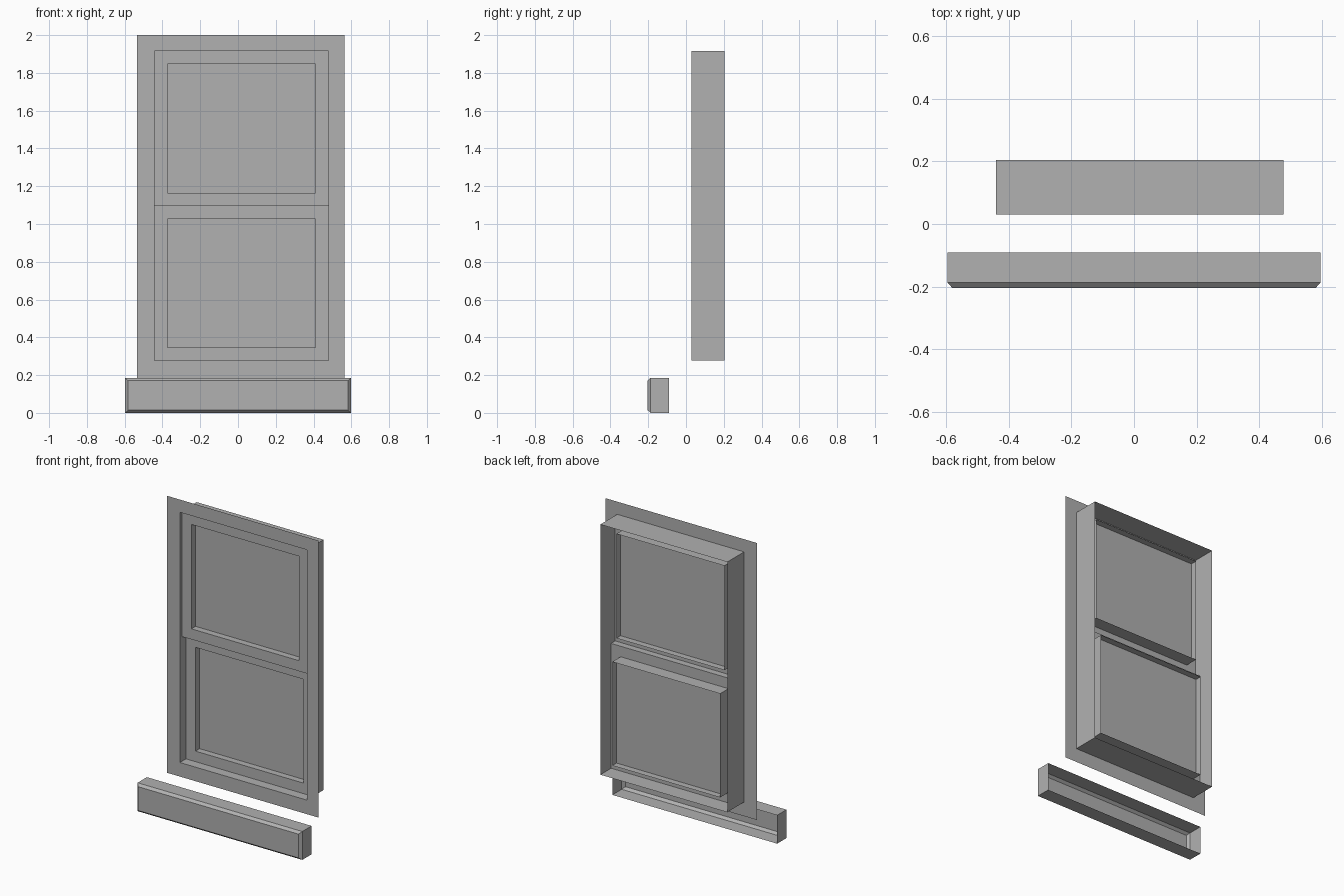
import bpy, bmesh

if "Cube" in bpy.data.objects:
    bpy.data.objects.remove(bpy.data.objects["Cube"])

# Mid grey shared by every part
grey = bpy.data.materials.new("mid_grey")
grey.diffuse_color = (0.44, 0.44, 0.44, 1.0)
grey.use_nodes = True
grey.node_tree.nodes["Principled BSDF"].inputs["Base Color"].default_value = grey.diffuse_color


def loft(name, rings, cap=False, ledge=None):
    """Bridge rectangles given as ((x0, x1, z0, z1), y); optionally cap the last one."""
    bm = bmesh.new()
    loops = []
    for (x0, x1, z0, z1), y in rings:
        corners = [(x0, z0), (x1, z0), (x1, z1), (x0, z1)]
        loops.append([bm.verts.new((x, y, z)) for x, z in corners])
    for a, b in zip(loops, loops[1:]):
        for i in range(4):
            j = (i + 1) % 4
            bm.faces.new((a[i], a[j], b[j], b[i]))
    if cap:
        bm.faces.new(loops[-1])
    # underside strip running back from the bottom edge of the first ring
    if ledge is not None:
        a, b = loops[0][:2]
        c = bm.verts.new((b.co.x, ledge, b.co.z))
        d = bm.verts.new((a.co.x, ledge, a.co.z))
        bm.faces.new((b, a, d, c))
    mesh = bpy.data.meshes.new(name)
    bm.to_mesh(mesh)
    bm.free()
    mesh.materials.append(grey)
    obj = bpy.data.objects.new(name, mesh)
    bpy.context.collection.objects.link(obj)
    return obj


def inset(rect, d):
    x0, x1, z0, z1 = rect
    return (x0 + d, x1 - d, z0 + d, z1 - d)


def sash(name, rect, y, depth, ledge=None):
    """Flat sash face, a reveal around the pane, and the pane midway along it."""
    pane = inset(rect, 0.069)
    loft(name + "_frame", [(rect, y), (pane, y), (pane, y + 2 * depth)], ledge=ledge)
    loft(name + "_pane", [(pane, y + depth)], cap=True)


FRONT, UPPER, LOWER, BACK = 0.03, 0.05, 0.093, 0.204
X0, X1, Z0, ZM, Z1 = -0.442, 0.478, 0.277, 1.095, 1.917

# Wall panel with the window opening, and the jamb running back from it
opening = (X0, X1, Z0, Z1)
loft("wall_panel", [((-0.534, 0.563, 0.185, 2.0), FRONT), (opening, FRONT)])
loft("window_jamb", [(opening, FRONT), (opening, BACK)])

# Upper sash sits forward of the lower one
sash("upper_sash", (X0, X1, ZM, Z1), UPPER, 0.043, ledge=LOWER)
sash("lower_sash", (X0, X1, Z0, ZM), LOWER, 0.043)

# Sill: open-backed block with a chamfered front
sill = (-0.597, 0.597, 0.0, 0.186)
loft("window_sill", [(sill, -0.091), (sill, -0.187), (inset(sill, 0.015), -0.204)], cap=True)
